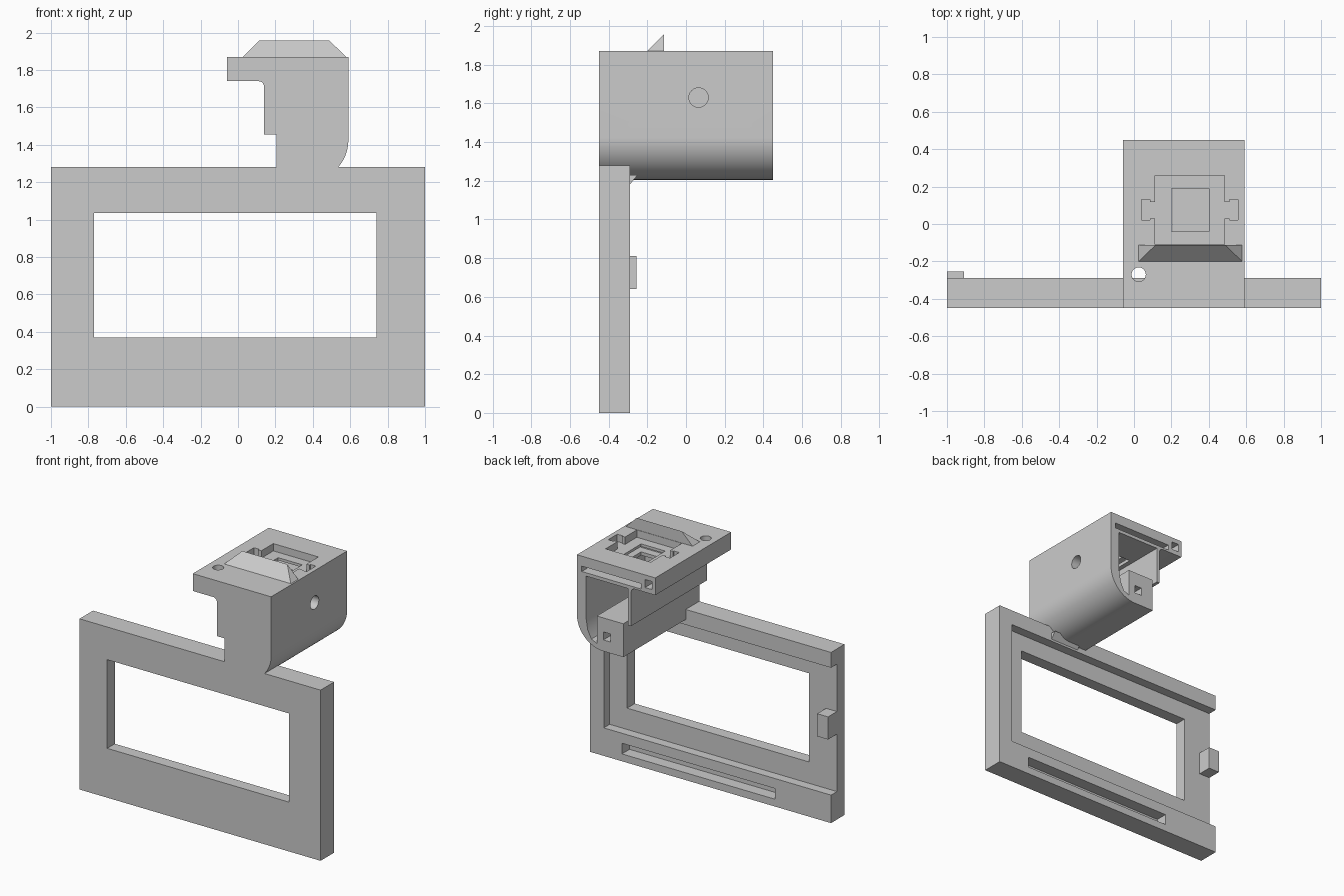
import bpy, bmesh, math
from mathutils import Vector

cube = bpy.data.objects.get("Cube")
if cube:
    bpy.data.objects.remove(cube, do_unlink=True)

GREY = (0.6, 0.6, 0.6, 1)
mat = bpy.data.materials.new("plain grey")
mat.use_nodes = True
mat.diffuse_color = GREY
mat.node_tree.nodes["Principled BSDF"].inputs["Base Color"].default_value = GREY


def make(name, bm):
    bmesh.ops.recalc_face_normals(bm, faces=bm.faces)
    mesh = bpy.data.meshes.new(name)
    bm.to_mesh(mesh)
    bm.free()
    mesh.materials.append(mat)
    ob = bpy.data.objects.new(name, mesh)
    bpy.context.collection.objects.link(ob)
    return ob


def prism(name, points, axis, lo, hi):
    """Extrude a 2D outline along an axis; the outline uses the other two axes in order."""
    bm = bmesh.new()

    def place(p):
        c = list(p)
        c.insert(axis, lo)
        return c
    face = bm.faces.new([bm.verts.new(place(p)) for p in points])
    new = bmesh.ops.extrude_face_region(bm, geom=[face])["geom"]
    step = Vector((0, 0, 0))
    step[axis] = hi - lo
    bmesh.ops.translate(bm, vec=step, verts=[g for g in new if isinstance(g, bmesh.types.BMVert)])
    return make(name, bm)


def box(name, x0, x1, y0, y1, z0, z1):
    return prism(name, [(x0, y0), (x1, y0), (x1, y1), (x0, y1)], 2, z0, z1)


def arc(cx, cy, r, a0, a1, n):
    angles = [math.radians(a0 + (a1 - a0) * i / n) for i in range(n + 1)]
    return [(cx + r * math.cos(a), cy + r * math.sin(a)) for a in angles]


def cut(ob, cutters):
    for c in cutters:
        c.hide_render = True
        mod = ob.modifiers.new("cut", "BOOLEAN")
        mod.operation, mod.solver, mod.object = "DIFFERENCE", "EXACT", c
    bpy.context.view_layer.update()
    dg = bpy.context.evaluated_depsgraph_get()
    mesh = bpy.data.meshes.new_from_object(ob.evaluated_get(dg))
    ob.modifiers.clear()
    ob.data = mesh
    for c in cutters:
        bpy.data.objects.remove(c, do_unlink=True)


# Display frame: window, rear recess open at one end, and lower slot
FRONT, BACK = -0.45, -0.29
frame = box("frame", -1, 1, FRONT, BACK, 0, 1.28)
cut(frame, [
    box("window", -0.77, 0.74, -0.6, 0, 0.37, 1.035),
    box("recess", -1.2, 0.885, -0.36, 0, 0.21, 1.165),
    box("lower_slot", -0.535, 0.735, -0.38, 0, 0.055, 0.135),
])
box("end_tab", -1, -0.91, -0.365, -0.255, 0.64, 0.81)

# Mounting head: overhanging top slab, stepped side and rounded lower edge
outline = [(-0.06, 1.87), (-0.06, 1.74)]
outline += arc(0.11, 1.71, 0.03, 90, 0, 6)
outline += [(0.14, 1.455), (0.205, 1.455), (0.205, 1.205)]
outline += arc(0.37, 1.425, 0.22, -90, 0, 20)
outline += [(0.59, 1.87)]
head = prism("mounting_head", outline, 1, FRONT, 0.45)

cavity = [(0.165, 1.73), (0.165, 1.455), (0.425, 1.455), (0.425, 1.25),
          (0.47, 1.27), (0.5, 1.33), (0.515, 1.42), (0.515, 1.73)]
cut(head, [
    prism("cavity", cavity, 1, -0.25, 0.6),
    box("rear_slot", 0.06, 0.55, -0.1, 0.6, 1.755, 1.795),
    box("slab_hole", -0.035, 0.025, -0.1, 0.6, 1.775, 1.835),
    box("block_hole", 0.31, 0.37, -0.1, 0.6, 1.29, 1.35),
    prism("pin_hole", arc(0.025, -0.27, 0.038, 0, 345, 23), 2, 1.6, 2),
    prism("side_hole", arc(0.065, 1.63, 0.05, 0, 345, 23), 0, 0.4, 0.7),
])

# Top pocket with an ear on each side, and the deep centre opening
CX = 0.298
half = [(0.187, -0.11), (0.187, 0.03), (0.213, 0.03), (0.213, 0.022), (0.257, 0.022),
        (0.257, 0.13), (0.213, 0.13), (0.213, 0.118), (0.187, 0.118), (0.187, 0.26)]
pocket = [(CX + x, y) for x, y in half] + [(CX - x, y) for x, y in reversed(half)]
cut(head, [
    prism("pocket", pocket, 2, 1.815, 2),
    box("centre_opening", 0.2, 0.4, -0.04, 0.19, 1.6, 1.9),
])

# Sloped stop on top, tapering at the front and both ends
bm = bmesh.new()
low, high = 1.87, 1.958
corners = [(0.025, -0.2, low), (0.578, -0.2, low), (0.578, -0.113, low), (0.025, -0.113, low),
           (0.115, -0.113, high), (0.488, -0.113, high)]
v = [bm.verts.new(c) for c in corners]
for ids in ((0, 1, 2, 3), (0, 1, 5, 4), (2, 3, 4, 5), (0, 3, 4), (1, 2, 5)):
    bm.faces.new([v[i] for i in ids])
make("sloped_stop", bm)

# Small gusset where the head meets the frame
prism("gusset", [(-0.295, 1.23), (-0.25, 1.23), (-0.295, 1.175)], 0, 0.28, 0.52)

# Smooth the rounded edges only
bpy.ops.object.select_all(action="DESELECT")
head.select_set(True)
bpy.context.view_layer.objects.active = head
bpy.ops.object.shade_smooth_by_angle(angle=math.radians(25))
